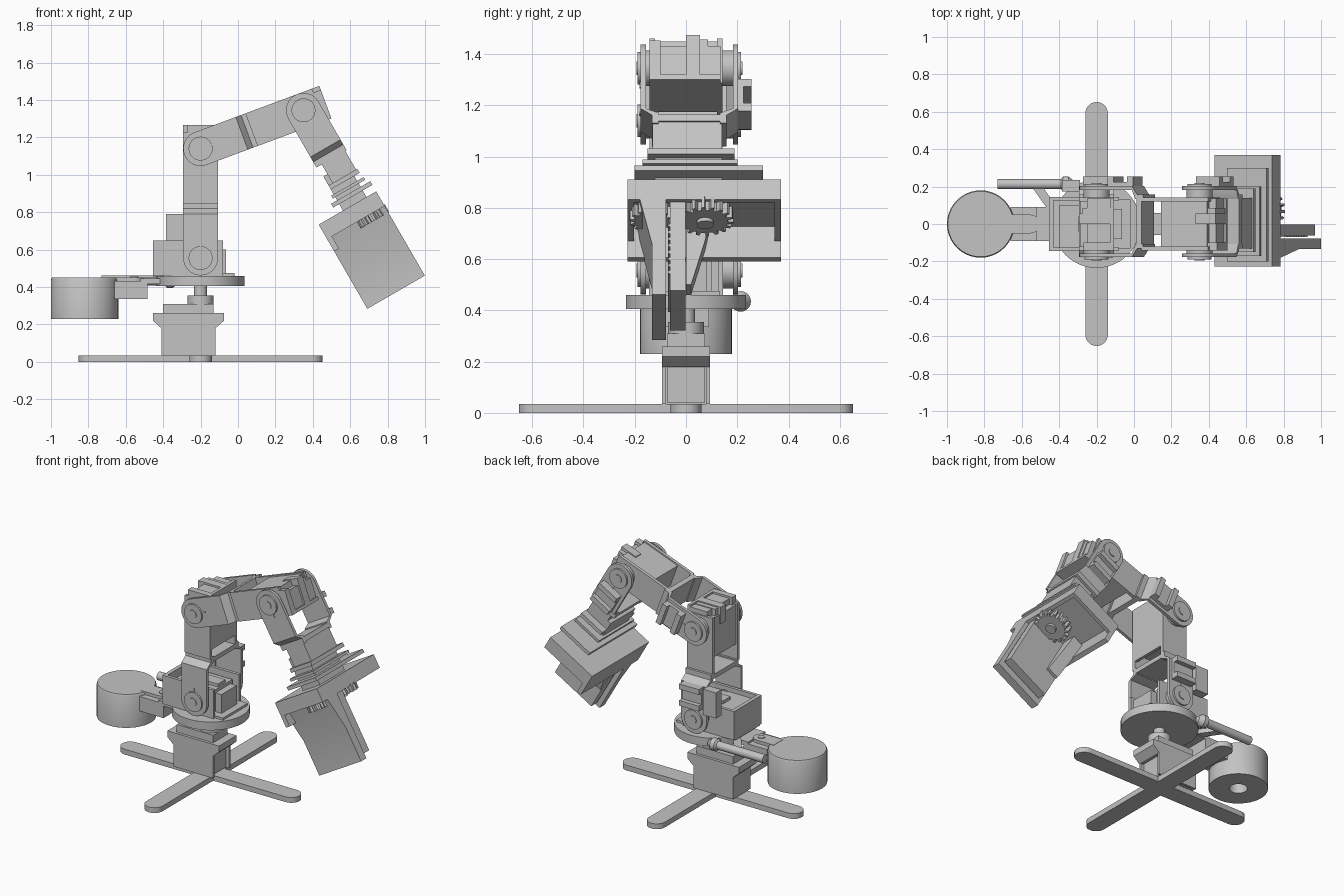
import bpy, bmesh
from math import sin, cos, pi, radians
from mathutils import Matrix, Vector

cube = bpy.data.objects.get("Cube")
if cube:
    bpy.data.objects.remove(cube)

grey = bpy.data.materials.new("light_grey")
grey.use_nodes = True
grey.diffuse_color = (0.55, 0.55, 0.55, 1)
grey.node_tree.nodes["Principled BSDF"].inputs["Base Color"].default_value = (0.55, 0.55, 0.55, 1)
WORLD = Matrix()
parts = []


def finish(name, bm, m):
    bmesh.ops.recalc_face_normals(bm, faces=bm.faces)
    me = bpy.data.meshes.new(name)
    bm.to_mesh(me)
    bm.free()
    me.materials.append(grey)
    ob = bpy.data.objects.new(name, me)
    ob.matrix_world = m
    bpy.context.collection.objects.link(ob)
    parts.append(ob)


# Extrude a 2D outline; the plane names the two drawn axes
def prism(name, m, pts, lo, hi, plane="xz"):
    put = {"xz": lambda a, b, h: (a, h, b), "xy": lambda a, b, h: (a, b, h),
           "yz": lambda a, b, h: (h, a, b)}[plane]
    bm = bmesh.new()
    face = bm.faces.new([bm.verts.new(put(a, b, lo)) for a, b in pts])
    new = bmesh.ops.extrude_face_region(bm, geom=[face])["geom"]
    bmesh.ops.translate(bm, vec=Vector(put(0, 0, hi - lo)),
                        verts=[g for g in new if isinstance(g, bmesh.types.BMVert)])
    finish(name, bm, m)


def box(name, m, x, y, z):
    prism(name, m, [(x[0], z[0]), (x[1], z[0]), (x[1], z[1]), (x[0], z[1])], y[0], y[1])


def arc(cx, cy, r, a0=0, a1=360, n=32):
    full = a1 - a0 == 360
    steps = n if full else n + 1
    return [(cx + r * cos(radians(a0 + (a1 - a0) * i / n)),
             cy + r * sin(radians(a0 + (a1 - a0) * i / n))) for i in range(steps)]


def lathe(name, m, profile):
    bm = bmesh.new()
    vs = [bm.verts.new((r, 0, z)) for r, z in profile]
    es = [bm.edges.new(p) for p in zip(vs, vs[1:])]
    bmesh.ops.spin(bm, geom=vs + es, cent=(0, 0, 0), axis=(0, 0, 1), angle=2 * pi, steps=40)
    bmesh.ops.remove_doubles(bm, verts=bm.verts, dist=1e-4)
    finish(name, bm, m)


# Frame whose x runs along a link, tilted up by the angle
def frame(x, z, deg):
    return Matrix.Translation((x, 0, z)) @ Matrix.Rotation(-radians(deg), 4, "Y")


MID = 0.013   # fork centre line in y
HALF = 0.19   # fork half width
W = 0.093     # link half height


# Two-legged fork that swings on the hub at its origin
def fork(name, m):
    for s, tag in ((-1, "right"), (1, "left")):
        y = lambda d: MID + s * d
        leg = [(0.235, -W), (0.235, W)] + arc(0, 0, W, 90, 270, 16)
        prism(f"{name}_leg_{tag}", m, leg, *sorted((y(HALF - 0.02), y(HALF))))
        bend = [(0.235, y(HALF)), (0.265, y(0.145)), (0.30, y(0.145)), (0.30, y(0.12)),
                (0.255, y(0.12)), (0.235, y(HALF - 0.02))]
        prism(f"{name}_bend_{tag}", m, bend, -W, W, "xy")
        prism(f"{name}_hub_{tag}", m, arc(0, 0, 0.064), *sorted((y(HALF), y(HALF + 0.012))))
        prism(f"{name}_screw_{tag}", m, arc(0, 0, 0.027), *sorted((y(HALF), y(HALF + 0.017))))
        box(f"{name}_mark_{tag}", m, (0.06, 0.09), sorted((y(HALF), y(HALF + 0.004))), (-0.004, 0.004))
        prism(f"{name}_horn_{tag}", m, arc(0, 0, 0.07), *sorted((y(0.13), y(HALF - 0.02))))
    box(f"{name}_web", m, (0.262, 0.292), (MID - 0.13, MID + 0.13), (-W, W))


# Cable clip on the left leg
def clip(name, m):
    for u in (0.09, 0.20):
        box(f"{name}_clip_rib", m, (u, u + 0.035), (0.2, 0.255), (-0.073, 0.073))
    box(f"{name}_clip_back", m, (0.12, 0.21), (0.2, 0.225), (-0.073, 0.073))


# Motor in an open-topped cage, at the far end of a link
def motor_cage(name, m):
    for s, tag in ((-1, "right"), (1, "left")):
        box(f"{name}_cage_{tag}", m, (0.29, 0.67), sorted((s * 0.12, s * 0.142)), (-W, W))
    box(f"{name}_cage_floor", m, (0.35, 0.712), (-0.142, 0.135), (-W, -W + 0.02))
    box(f"{name}_motor", m, (0.40, 0.66), (-0.12, 0.12), (-0.08, 0.085))
    box(f"{name}_motor_head", m, (0.64, 0.712), (-0.142, -0.10), (-W, 0.07))
    box(f"{name}_motor_end", m, (0.64, 0.70), (-0.10, 0.135), (-W, 0.05))
    box(f"{name}_motor_tab", m, (0.60, 0.712), (0.0, 0.055), (-W, W))
    box(f"{name}_motor_ear", m, (0.62, 0.705), (0.055, 0.085), (-W, 0.075))


# Crossed feet
cx = -0.2
for i, deg in enumerate((0, 90)):
    m = Matrix.Translation((cx, 0, 0)) @ Matrix.Rotation(radians(deg), 4, "Z")
    prism(f"foot_bar_{i}", m, arc(0.592, 0, 0.06, -90, 90, 16) + arc(-0.592, 0, 0.06, 90, 270, 16),
          0, 0.035, "xy")

# Pedestal and its turning motor
for s in (-1, 1):
    box("pedestal_wall", WORLD, (-0.41, -0.12), sorted((s * 0.078, s * 0.093)), (0.035, 0.21))
box("pedestal_back", WORLD, (-0.41, -0.39), (-0.08, 0.08), (0.035, 0.21))
box("pedestal_motor", WORLD, (-0.39, -0.14), (-0.075, 0.075), (0.04, 0.21))
prism("pedestal_flare", WORLD, [(-0.41, 0.18), (-0.455, 0.22), (-0.455, 0.26), (-0.075, 0.26),
                                (-0.075, 0.22), (-0.12, 0.18)], -0.093, 0.093)
box("pedestal_motor_top", WORLD, (-0.40, -0.13), (-0.075, 0.075), (0.26, 0.31))
prism("turning_gearbox", WORLD, arc(cx, 0, 0.07), 0.31, 0.355, "xy")
prism("turning_shaft", WORLD, arc(cx, 0, 0.035), 0.355, 0.41, "xy")
prism("turntable", WORLD, arc(cx, 0, 0.235, n=48), 0.405, 0.46, "xy")

# Counterweight on its bracket
lathe("counterweight", Matrix.Translation((-0.82, 0, 0)),
      [(0, 0.30), (0.055, 0.30), (0.055, 0.23), (0.18, 0.23), (0.18, 0.44), (0.175, 0.45), (0, 0.45)])
box("counterweight_bracket", WORLD, (-0.66, -0.485), (-0.09, 0.09), (0.335, 0.432))
box("counterweight_arm", WORLD, (-0.52, -0.38), (-0.09, 0.09), (0.415, 0.445))
prism("counterweight_neck", WORLD, arc(-0.555, 0, 0.05, -90, 90, 12) + [(-0.68, 0.05), (-0.68, -0.05)],
      0.43, 0.452, "xy")
prism("neck_bolt", WORLD, arc(-0.555, 0, 0.022, n=16), 0.45, 0.457, "xy")

# Side tube with its brace
lathe("side_tube", Matrix.Translation((-0.73, 0.213, 0.435)) @ Matrix.Rotation(pi / 2, 4, "Y"),
      [(0, 0), (0.027, 0), (0.027, 0.34), (0.04, 0.35), (0.04, 0.38), (0.018, 0.41), (0, 0.41)])
prism("tube_brace", WORLD, [(-0.54, 0.19), (-0.49, 0.20), (-0.39, 0.06), (-0.42, 0.02)], 0.42, 0.45, "xy")

# Shoulder motor in an open tray on the turntable
for s in (-1, 1):
    box("shoulder_tray_side", WORLD, (-0.455, -0.08), sorted((s * 0.125, s * 0.145)), (0.46, 0.65))
box("shoulder_tray_back", WORLD, (-0.455, -0.43), (-0.13, 0.13), (0.46, 0.65))
box("shoulder_tray_floor", WORLD, (-0.455, -0.02), (-0.13, 0.13), (0.455, 0.475))
box("shoulder_motor", WORLD, (-0.40, -0.11), (-0.125, 0.10), (0.47, 0.62))
box("shoulder_motor_head", WORLD, (-0.14, -0.065), (-0.08, 0.08), (0.47, 0.60))
box("shoulder_motor_cap", WORLD, (-0.30, -0.12), (-0.04, 0.04), (0.61, 0.64))

# Lower arm, upper arm and wrist
lower = frame(cx, 0.555, 90)
upper = frame(cx, 1.14, 20.4)
wrist = frame(0.35, 1.345, -60)
for name, m in (("lower_arm", lower), ("upper_arm", upper), ("wrist", wrist)):
    fork(name, m)
    clip(name, m)
for name, m in (("lower_arm", lower), ("upper_arm", upper)):
    motor_cage(name, m)
box("cable_post", WORLD, (-0.385, -0.29), (0.175, 0.235), (0.62, 0.79))

# Gripper motor block and flanges
box("wrist_block", wrist, (0.29, 0.44), (-0.13, 0.14), (-0.06, 0.085))
box("wrist_motor", wrist, (0.36, 0.58), (-0.12, 0.14), (-0.085, 0.06))
box("wrist_motor_lip", wrist, (0.415, 0.44), (-0.15, 0.19), (-0.085, W))
box("flange_upper", wrist, (0.47, 0.487), (-0.17, 0.2), (-0.10, 0.10))
box("flange_lower", wrist, (0.507, 0.53), (-0.2, 0.3), (-0.122, 0.12))

# Gripper housing: open tray with a deeper lip
V0, V1, Y0, Y1 = -0.235, 0.12, -0.228, 0.37
box("gripper_plate", wrist, (0.57, 0.595), (Y0, Y1), (V0, V1))
for y in (Y0, Y1 - 0.025):
    box("gripper_side_wall", wrist, (0.59, 0.66), (y, y + 0.025), (V0, V1))
box("gripper_top_wall", wrist, (0.59, 0.66), (Y0, Y1), (V1 - 0.025, V1))
box("gripper_lip", wrist, (0.59, 0.735), (Y0, Y1), (V0, V0 + 0.03))

# Drive gears
def gear(name, y, v, r, teeth):
    pts = []
    for i in range(teeth):
        for step, rad in ((0, 0.8), (0.45, 0.8), (0.55, 1), (0.9, 1)):
            a = 2 * pi * (i + step) / teeth
            pts.append((y + r * rad * cos(a), v + r * rad * sin(a)))
    prism(name, wrist, pts, 0.65, 0.70, "yz")
    prism(name + "_axle", wrist, arc(y, v, r * 0.3, n=20), 0.59, 0.715, "yz")


gear("drive_gear", 0.075, 0.015, 0.11, 18)
gear("idler_gear", -0.135, 0.015, 0.085, 14)

# Fingers with flared roots
prism("outer_finger", wrist, [(0.595, -0.19), (0.66, -0.18), (0.86, -0.133), (1.09, -0.133),
                              (1.09, -0.078), (0.595, -0.078)], V0, V1, "xy")
box("inner_finger", wrist, (0.64, 1.06), (-0.062, -0.002), (-0.21, 0.1))
prism("inner_finger_root", wrist, [(0.62, 0.0), (0.62, 0.09), (0.70, 0.075), (0.90, 0.02), (0.90, 0.0)],
      -0.21, -0.13, "xy")
for i in range(8):
    box("grip_ridge", wrist, (0.76 + i * 0.03, 0.772 + i * 0.03), (-0.07, -0.06), (-0.2, 0.1))

# Smooth round sides, keep hard edges
for ob in parts:
    ob.select_set(True)
bpy.context.view_layer.objects.active = parts[0]
bpy.ops.object.shade_smooth_by_angle(angle=radians(30))
